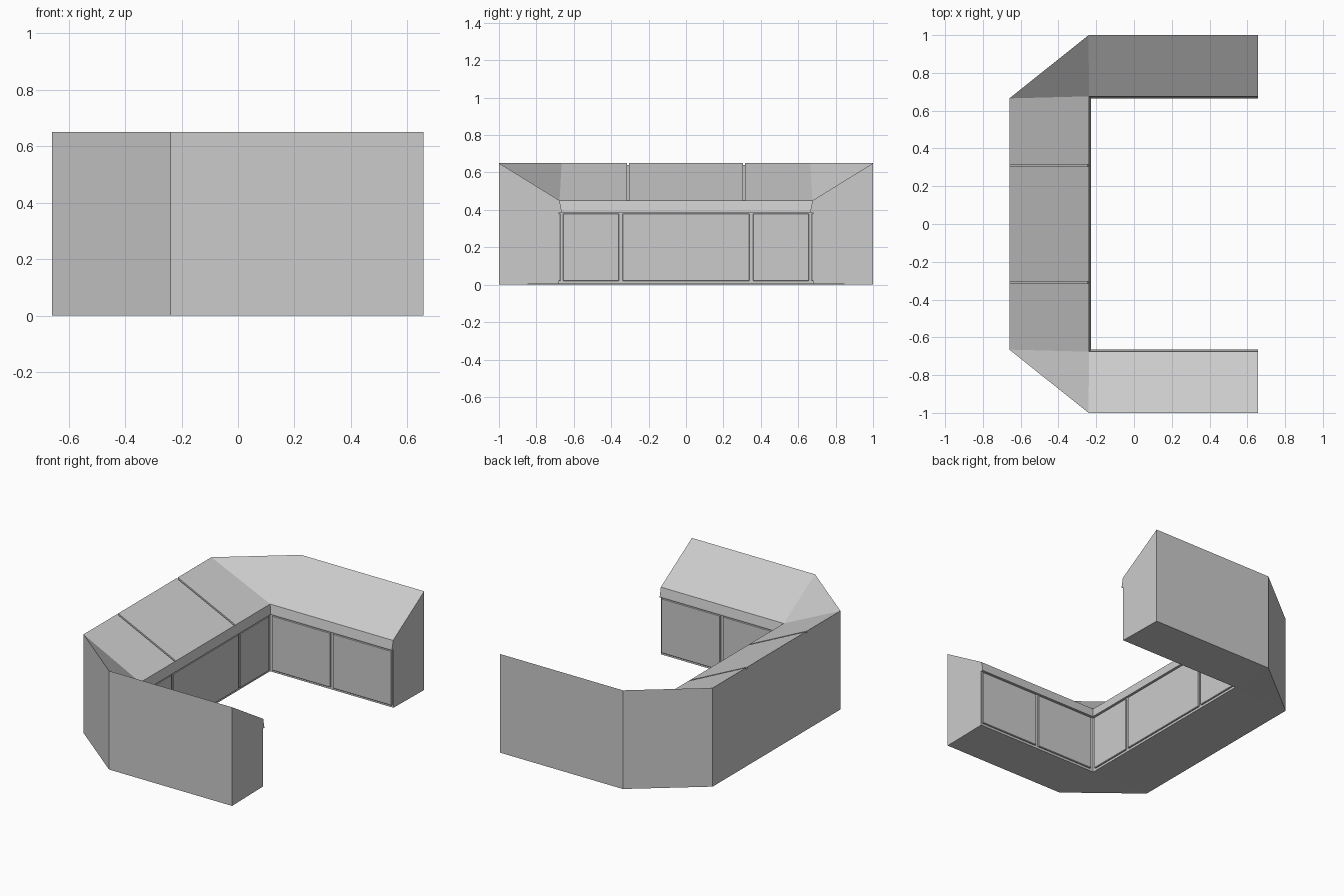
import bpy, bmesh, math
from mathutils import Vector

if "Cube" in bpy.data.objects:
    bpy.data.objects.remove(bpy.data.objects["Cube"])

END, TOP, LIP_Z = 0.657, 0.65, 0.45


def inner(o, z):
    # inner U line, set back by o
    return [(END, -0.665 - o, z), (-0.228 - o, -0.665 - o, z),
            (-0.228 - o, 0.665 + o, z), (END, 0.665 + o, z)]


def outer(z):
    # outer U line with chamfered corners
    return [(END, -1, z), (-0.24, -1, z), (-0.66, -0.665, z),
            (-0.66, 0.665, z), (-0.24, 1, z), (END, 1, z)]


def finish(name, bm):
    bmesh.ops.recalc_face_normals(bm, faces=bm.faces[:])
    me = bpy.data.meshes.new(name)
    bm.to_mesh(me)
    bm.free()
    ob = bpy.data.objects.new(name, me)
    bpy.context.collection.objects.link(ob)
    return ob


def box(name, lo, hi, bevel=0.0):
    bm = bmesh.new()
    bmesh.ops.create_cube(bm, size=1)
    lo, hi = Vector(lo), Vector(hi)
    for v in bm.verts:
        v.co = Vector(((lo[i] + hi[i]) / 2 + v.co[i] * (hi[i] - lo[i]) for i in range(3)))
    if bevel:
        bmesh.ops.bevel(bm, geom=bm.edges[:], offset=bevel, segments=1, affect='EDGES')
    return finish(name, bm)


# Desk body: U plan with sloped top, lip and recessed front
bm = bmesh.new()
ring = lambda pts: [bm.verts.new(p) for p in pts]
ob_, ot = ring(outer(0)), ring(outer(TOP))
levels = [ring(inner(o, z)) for o, z in
          [(0.015, 0.005), (0.015, 0.387), (0, 0.387), (0, 0.395), (0.011, LIP_Z)]]


def strip(a, b):
    for i in range(len(a) - 1):
        bm.faces.new((a[i], a[i + 1], b[i + 1], b[i]))


strip(ob_, ot)
for a, b in zip(levels, levels[1:]):
    strip(a, b)
for o, n in ((ot, levels[-1]), (ob_, levels[0])):
    for oi, ni in ((0, 0), (2, 1), (4, 2)):
        bm.faces.new((o[oi], o[oi + 1], n[ni + 1], n[ni]))
    bm.faces.new((o[1], o[2], n[1]))
    bm.faces.new((o[3], o[4], n[2]))
for k, j in ((0, 0), (5, 3)):
    bm.faces.new([ob_[k], ot[k]] + [l[j] for l in reversed(levels)])
body = finish("desk_body", bm)

# Grooves across the sloped middle top
slope = math.atan2(TOP - LIP_Z, 0.42)
for y in (-0.31, 0.31):
    cut = box("top_groove_cutter", (-0.26, -0.006, -0.01), (0.231, 0.006, 0.02))
    cut.location = (-0.45, y, 0.55)
    cut.rotation_euler = (0, slope, 0)
    cut.hide_render = True
    cut.hide_set(True)
    m = body.modifiers.new("groove", 'BOOLEAN')
    m.object, m.operation, m.solver = cut, 'DIFFERENCE', 'EXACT'

# Middle front panels
for y0, y1 in ((-0.658, -0.358), (-0.34, 0.34), (0.358, 0.658)):
    box("middle_panel", (-0.25, y0, 0.02), (-0.233, y1, 0.38), 0.003)

# Wing front panels, mirrored to the other wing
for x0, x1 in ((-0.22, 0.203), (0.221, 0.65)):
    p = box("wing_panel", (x0, 0.67, 0.02), (x1, 0.687, 0.38), 0.003)
    p.modifiers.new("mirror", 'MIRROR').use_axis = (False, True, False)
